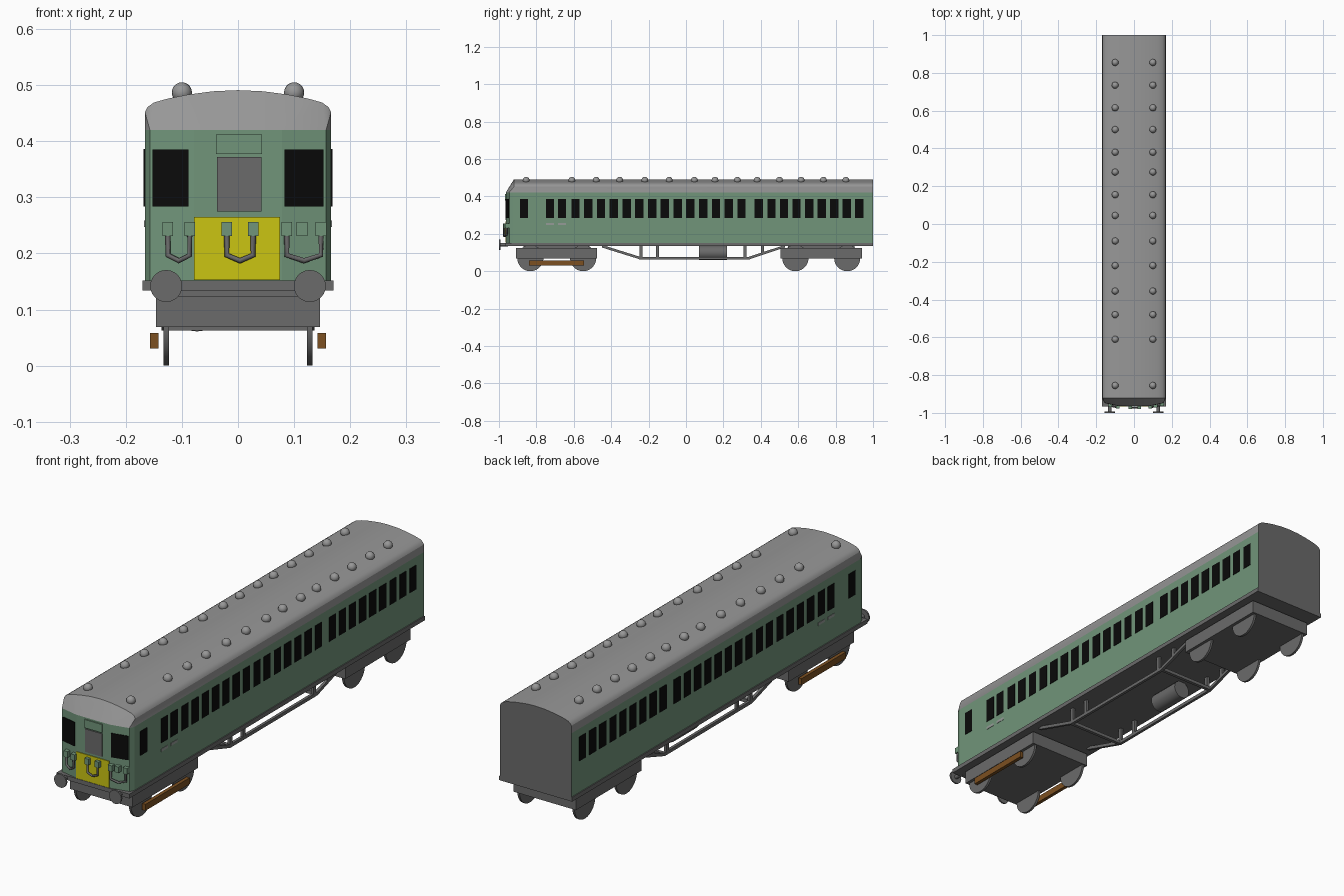
import bpy, bmesh, math
from mathutils import Vector, Matrix

if "Cube" in bpy.data.objects:
    bpy.data.objects.remove(bpy.data.objects["Cube"])


def mat(name, rgb):
    m = bpy.data.materials.new(name)
    m.diffuse_color = (*rgb, 1)
    m.use_nodes = True
    m.node_tree.nodes["Principled BSDF"].inputs["Base Color"].default_value = m.diffuse_color
    return m


GREEN = mat("body green", (0.165, 0.30, 0.195))
ROOF = mat("roof grey", (0.31, 0.31, 0.31))
UNDER = mat("underframe grey", (0.145, 0.145, 0.145))
BLACK = mat("window black", (0.003, 0.003, 0.003))
YELLOW = mat("warning yellow", (0.60, 0.56, 0.006))
BROWN = mat("timber brown", (0.20, 0.08, 0.015))
PALE = mat("pale patch", (0.30, 0.33, 0.31))


def finish(name, bm, *mats):
    bmesh.ops.recalc_face_normals(bm, faces=bm.faces[:])
    me = bpy.data.meshes.new(name)
    bm.to_mesh(me)
    bm.free()
    for m in mats:
        me.materials.append(m)
    ob = bpy.data.objects.new(name, me)
    bpy.context.collection.objects.link(ob)
    return ob


def add_box(bm, x0, x1, y0, y1, z0, z1):
    c = Vector(((x0 + x1) / 2, (y0 + y1) / 2, (z0 + z1) / 2))
    s = Matrix.Diagonal((abs(x1 - x0), abs(y1 - y0), abs(z1 - z0), 1))
    bmesh.ops.create_cube(bm, size=1, matrix=Matrix.Translation(c) @ s)


def box(name, m, *dims):
    bm = bmesh.new()
    add_box(bm, *dims)
    return finish(name, bm, m)


def add_cyl(bm, centre, r, length, axis, seg=24):
    rot = Matrix.Rotation(math.pi / 2, 4, 'Y' if axis == 'X' else 'X')
    bmesh.ops.create_cone(bm, cap_ends=True, segments=seg, radius1=r, radius2=r,
                          depth=length, matrix=Matrix.Translation(centre) @ rot)


def smooth(ob, angle=40):
    bpy.ops.object.select_all(action='DESELECT')
    ob.select_set(True)
    bpy.context.view_layer.objects.active = ob
    bpy.ops.object.shade_smooth_by_angle(angle=math.radians(angle))


def prism(name, plan, z0, z1, *mats):
    bm = bmesh.new()
    f = bm.faces.new([bm.verts.new((x, y, z0)) for x, y in plan])
    r = bmesh.ops.extrude_face_region(bm, geom=[f])
    for v in r['geom']:
        if isinstance(v, bmesh.types.BMVert):
            v.co.z = z1
    return finish(name, bm, *mats)


def dark_rear(ob):
    for p in ob.data.polygons:
        if p.normal.y > 0.9:
            p.material_index = 1


# Body with bowed, faceted cab front
FRONT = [(0.078, -0.962), (0.157, -0.945), (0.166, -0.925)]
half_plan = FRONT + [(0.166, 1.0)]
plan = half_plan + [(-x, y) for x, y in reversed(half_plan)]
dark_rear(prism("body", plan, 0.15, 0.42, GREEN, UNDER))

# Roof: arched profile with a sloping front
arch = [(0.166, 0.42), (0.166, 0.452), (0.161, 0.461), (0.15, 0.469), (0.125, 0.476),
        (0.09, 0.483), (0.045, 0.489), (0, 0.491)]
bm = bmesh.new()
for s in (-1, 1):
    for x, z in arch:
        for y in (-0.92, 1.0):
            bm.verts.new((s * x, y, z))
    for x, y in FRONT:
        bm.verts.new((s * x, y - 0.002, 0.42))
bmesh.ops.remove_doubles(bm, verts=bm.verts[:], dist=1e-5)
bmesh.ops.convex_hull(bm, input=bm.verts[:])
roof = finish("roof", bm, ROOF, UNDER)
dark_rear(roof)
smooth(roof, 25)

# Roof ventilators
bm = bmesh.new()
for y in (-0.855, -0.61, -0.48, -0.355, -0.22, -0.09, 0.045, 0.155, 0.275, 0.38,
          0.5, 0.615, 0.735, 0.855):
    for x in (-0.1, 0.1):
        bmesh.ops.create_uvsphere(bm, u_segments=16, v_segments=10, radius=0.018,
                                  matrix=Matrix.Translation((x, y, 0.487)))
smooth(finish("roof_vents", bm, ROOF))

# Side windows and small pale patches, on both sides
windows = [-0.866, -0.727, -0.663]
windows += [-0.591 + 0.0683 * i for i in range(14)]
windows += [0.39 + 0.067 * i for i in range(9)]
bm, patches = bmesh.new(), bmesh.new()
for s in (-1, 1):
    for y in windows:
        add_box(bm, s * 0.164, s * 0.168, y - 0.0225, y + 0.0225, 0.284, 0.386)
    for y in (-0.727, -0.663):
        add_box(patches, s * 0.164, s * 0.1675, y - 0.022, y + 0.022, 0.247, 0.259)
finish("side_windows", bm, BLACK)
finish("side_patches", patches, PALE)


# Cab front plates that follow the bowed front
def front_y(x):
    x = abs(x)
    return -0.962 if x < 0.078 else -0.962 + (x - 0.078) * 0.017 / 0.079


def front_plate(name, m, x0, x1, z0, z1, t=0.003):
    a, b = front_y(x0), front_y(x1)
    prism(name, [(x0, a - t), (x1, b - t), (x1, b + 0.003), (x0, a + 0.003)], z0, z1, m)


front_plate("cab_window_right", BLACK, 0.083, 0.152, 0.284, 0.385)
front_plate("cab_window_left", BLACK, -0.152, -0.088, 0.284, 0.385)
front_plate("end_door_window", UNDER, -0.037, 0.042, 0.275, 0.372)
front_plate("indicator_box", GREEN, -0.039, 0.043, 0.377, 0.412, 0.005)
front_plate("warning_panel", YELLOW, -0.078, 0.075, 0.153, 0.265)

# Connector boxes and hanging hoses
for i, x in enumerate((-0.125, -0.086, -0.02, 0.027, 0.087, 0.114, 0.148)):
    y = front_y(x)
    box(f"connector_{i}", GREEN, x - 0.0095, x + 0.0095, y - 0.017, y + 0.005, 0.231, 0.256)


def tube(name, pts, r, m):
    cu = bpy.data.curves.new(name, 'CURVE')
    cu.dimensions = '3D'
    cu.bevel_depth = r
    cu.bevel_resolution = 1
    cu.use_fill_caps = True
    sp = cu.splines.new('POLY')
    sp.points.add(len(pts) - 1)
    for p, co in zip(sp.points, pts):
        p.co = (*co, 1)
    cu.materials.append(m)
    bpy.context.collection.objects.link(bpy.data.objects.new(name, cu))


for i, (a, b) in enumerate(((-0.125, -0.086), (-0.02, 0.027), (0.087, 0.148))):
    mid = (a + b) / 2
    path = [(a, 0.235), (a, 0.197), (mid, 0.187), (b, 0.197), (b, 0.235)]
    tube(f"hose_{i}", [(x, front_y(x) - 0.011, z) for x, z in path], 0.005, UNDER)

# Floor frame and buffers
box("floor_frame", UNDER, -0.17, 0.17, -0.965, 1.0, 0.134, 0.152)
bm = bmesh.new()
for x in (-0.128, 0.128):
    add_cyl(bm, (x, -0.975, 0.142), 0.009, 0.045, 'Y', 12)
    add_cyl(bm, (x, -0.9965, 0.142), 0.0285, 0.007, 'Y')
smooth(finish("buffers", bm, UNDER))

# Bogies with wheels
for name, y0, y1, axles in (("front", -0.91, -0.475, (-0.832, -0.55)),
                            ("rear", 0.505, 0.94, (0.585, 0.862))):
    box(name + "_bogie", UNDER, -0.146, 0.146, y0, y1, 0.069, 0.124)
    box(name + "_bogie_pivot", UNDER, -0.115, 0.115, y0 + 0.04, y1 - 0.04, 0.12, 0.14)
    bm = bmesh.new()
    for y in axles:
        for x in (-0.128, 0.128):
            add_cyl(bm, (x, y, 0.07), 0.07, 0.01, 'X', 28)
    smooth(finish(name + "_wheels", bm, UNDER))

# Timber shoe beams on the front bogie
for s, side in ((-1, "left"), (1, "right")):
    box("shoe_beam_" + side, BROWN, s * 0.142, s * 0.157, -0.84, -0.545, 0.031, 0.058)

# Underframe trusses, posts and cross bars
for s, side in ((-1, "left"), (1, "right")):
    x = s * 0.13
    bm = bmesh.new()
    line = [(-0.45, 0.134), (-0.245, 0.07), (0.335, 0.07), (0.53, 0.134)]
    h = 0.007
    for (ya, za), (yb, zb) in zip(line, line[1:]):
        quad = [(ya, za - h), (yb, zb - h), (yb, zb + h), (ya, za + h)]
        f = bm.faces.new([bm.verts.new((x - 0.006, y, z)) for y, z in quad])
        r = bmesh.ops.extrude_face_region(bm, geom=[f])
        for v in r['geom']:
            if isinstance(v, bmesh.types.BMVert):
                v.co.x += 0.012
    for y, z in ((-0.24, 0.07), (-0.152, 0.07), (0.315, 0.07), (0.41, 0.095)):
        add_box(bm, x - 0.006, x + 0.006, y - 0.008, y + 0.008, z, 0.14)
    finish("truss_" + side, bm, UNDER)
for i, y in enumerate((-0.245, 0.335)):
    box(f"cross_bar_{i}", UNDER, -0.13, 0.13, y - 0.007, y + 0.007, 0.063, 0.077)

# Air reservoir
bm = bmesh.new()
add_cyl(bm, (-0.073, 0.145, 0.099), 0.038, 0.15, 'Y')
smooth(finish("air_reservoir", bm, UNDER))
